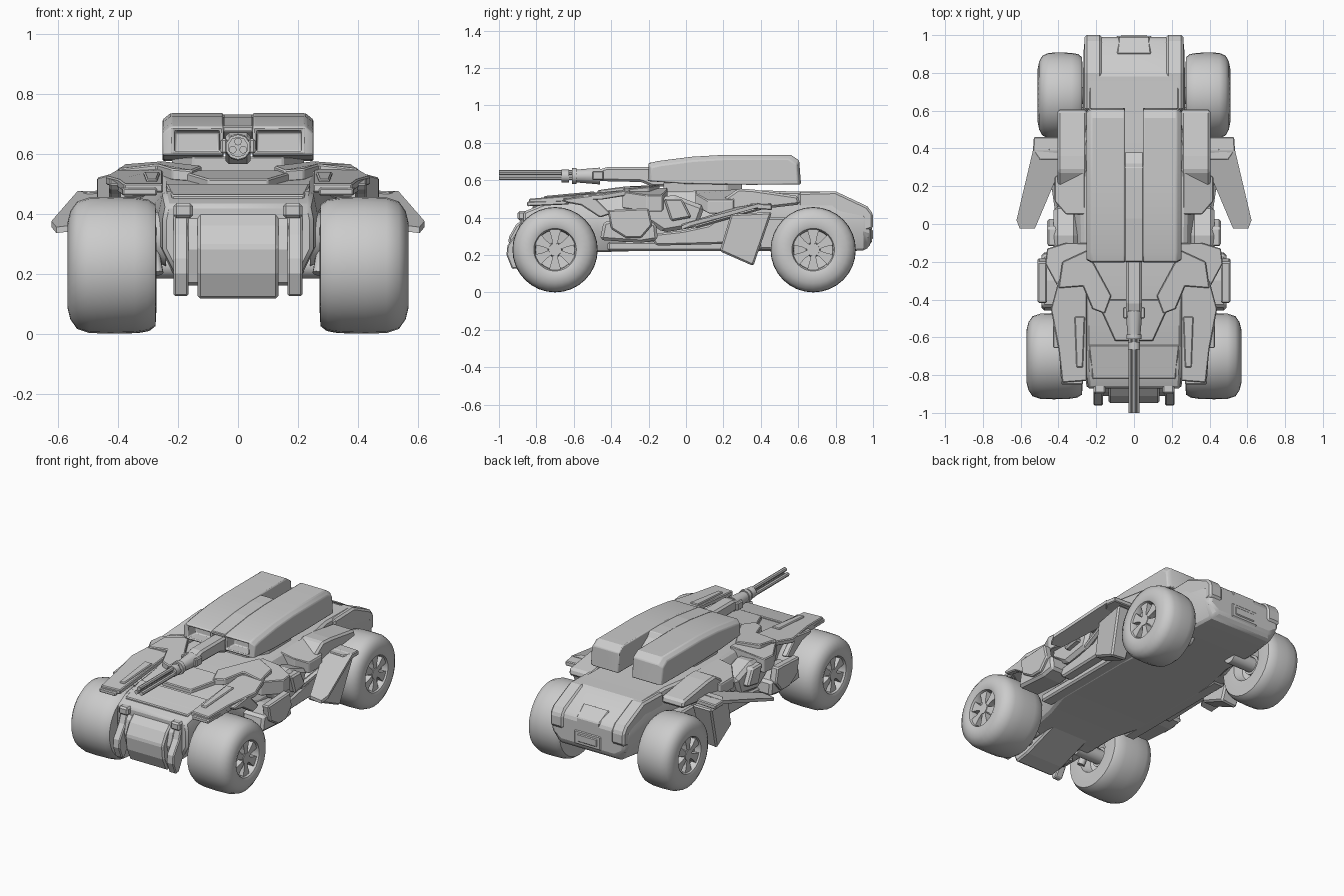
import bpy, bmesh, math
from mathutils import Vector, Matrix


def finish(name, bm, mirror=False, bevel=0.0, smooth=None, segs=1):
    bmesh.ops.recalc_face_normals(bm, faces=bm.faces[:])
    me = bpy.data.meshes.new(name)
    bm.to_mesh(me)
    bm.free()
    ob = bpy.data.objects.new(name, me)
    bpy.context.collection.objects.link(ob)
    if smooth:
        bpy.ops.object.select_all(action='DESELECT')
        ob.select_set(True)
        bpy.context.view_layer.objects.active = ob
        bpy.ops.object.shade_smooth_by_angle(angle=math.radians(smooth))
    if bevel:
        b = ob.modifiers.new("bevel", 'BEVEL')
        b.width, b.segments, b.limit_method, b.angle_limit = bevel, segs, 'ANGLE', math.radians(35)
    if mirror:
        ob.modifiers.new("mirror", 'MIRROR')
    return ob


def rings(bm, loops, cap=True, closed=False):
    vs = [[bm.verts.new(p) for p in lp] for lp in loops]
    n = len(vs[0])
    for a, b in zip(vs, vs[1:] + (vs[:1] if closed else [])):
        for i in range(n):
            bm.faces.new((a[i], a[(i + 1) % n], b[(i + 1) % n], b[i]))
    if cap:
        bm.faces.new(vs[0])
        bm.faces.new(vs[-1])


def side_prism(name, yz, x0, x1, mirror=True, bevel=0.0):
    """Side profile extruded across x."""
    bm = bmesh.new()
    rings(bm, [[(x, y, z) for y, z in yz] for x in (x0, x1)])
    return finish(name, bm, mirror, bevel)


def plate(name, top, thick, mirror=True, bevel=0.005):
    """Plan outline with a height per corner, thickened downwards."""
    bm = bmesh.new()
    rings(bm, [[(x, y, z) for x, y, z in top], [(x, y, z - thick) for x, y, z in top]])
    return finish(name, bm, mirror, bevel)


def block(name, x, y, z, mirror=True, bevel=0.01):
    return side_prism(name, [(y[0], z[0]), (y[1], z[0]), (y[1], z[1]), (y[0], z[1])], x[0], x[1], mirror, bevel)


def rod(name, a, b, r0, r1=None, n=12, mirror=False):
    a, b = Vector(a), Vector(b)
    bm = bmesh.new()
    m = Matrix.Translation((a + b) / 2) @ (b - a).to_track_quat('Z', 'Y').to_matrix().to_4x4()
    bmesh.ops.create_cone(bm, cap_ends=True, segments=n, radius1=r0, radius2=r0 if r1 is None else r1,
                          depth=(b - a).length, matrix=m)
    return finish(name, bm, mirror, smooth=40)


# Main hull: lofted eight-sided sections along y
bm = bmesh.new()
loops = []
for y, bw, mw, tw, zb, zm, zt in [
        (-.87, .20, .25, .24, .18, .33, .43), (-.76, .21, .265, .25, .19, .35, .475),
        (-.47, .24, .28, .25, .215, .38, .51), (-.30, .29, .36, .27, .22, .35, .54),
        (.22, .29, .36, .28, .22, .35, .545), (.42, .27, .30, .27, .22, .37, .545),
        (.55, .24, .27, .24, .22, .38, .54), (.78, .24, .27, .245, .215, .38, .54),
        (.96, .22, .265, .225, .225, .36, .455), (.99, .19, .25, .20, .26, .35, .42)]:
    half = [(bw, zb), (mw, zm - .05), (mw, zm + .05), (tw, zt)]
    loops.append([(x, y, z) for x, z in half] + [(-x, y, z) for x, z in half[::-1]])
rings(bm, loops)
finish("hull", bm, bevel=.012, smooth=25)

# Nose armour and tow arms
side_prism("nose_plate", [(-.84, .425), (-.91, .36), (-.95, .29), (-.94, .20), (-.90, .115), (-.80, .13),
                          (-.55, .215), (-.55, .44)], -.135, .135, False, .01)
side_prism("nose_cheek", [(-.84, .42), (-.89, .36), (-.91, .28), (-.88, .16), (-.75, .17), (-.75, .42)],
           .12, .175, True, .01)
side_prism("tow_arm", [(-.82, .43), (-.87, .42), (-.90, .33), (-.955, .25), (-.96, .20), (-.93, .125),
                       (-.90, .13), (-.84, .24)], .165, .215, True, .006)
block("arm_hinge", (.15, .215), (-.90, -.80), (.385, .435))
plate("hood_panel", [(-.24, -.64, .50), (-.22, -.82, .462), (.22, -.82, .462), (.24, -.64, .50)], .03, False)
plate("hood_step", [(-.10, -.62, .515), (.10, -.62, .515), (.20, -.40, .545), (-.20, -.40, .545)], .05, False)

# Rear bumper box, hatch and tail shoulders
block("rear_bumper", (-.10, .10), (.92, .995), (.26, .36), False, .012)
block("rear_plate", (-.07, .07), (.955, 1.0), (.285, .335), False, .005)
plate("rear_hatch", [(-.09, .90, .49), (.09, .90, .49), (.08, .99, .435), (-.08, .99, .435)], .06, False)
side_prism("tail_shoulder", [(.60, .535), (.80, .54), (.97, .46), (1.0, .42), (1.0, .34), (.94, .32), (.60, .40)],
           .17, .262, True, .012)

# Wheels: spun tyre profile, recessed dish, six tapered spokes, hub
TYRE = [(0, .11), (-.003, .15), (0, .203), (.025, .219), (.07, .226), (.15, .228), (.22, .226), (.262, .212),
        (.284, .18), (.294, .14), (.284, .114), (.265, .106), (.235, .104), (.225, .03), (.09, .03), (.06, .09)]
for tag, cy, k in (("front", -.70, 1.0), ("rear", .68, .8)):
    c = Vector((.275, cy, .228))
    bm = bmesh.new()
    N = 32
    rings(bm, [[c + Vector((x * k, r * math.cos(t), r * math.sin(t))) for x, r in TYRE]
               for t in (2 * math.pi * i / N for i in range(N))], cap=False, closed=True)
    finish(tag + "_tyre", bm, True, smooth=40)
    bm = bmesh.new()
    for i in range(6):
        t = math.pi / 6 + i * math.pi / 3
        u, v = Vector((0, math.cos(t), math.sin(t))), Vector((0, -math.sin(t), math.cos(t)))
        prof = [(.01, -.012), (.06, -.018), (.108, -.032), (.108, .032), (.06, .018), (.01, .012)]
        rings(bm, [[c + Vector((x * k, 0, 0)) + u * a + v * b for a, b in prof] for x in (.215, .272)])
    finish(tag + "_spokes", bm, True)
    rod(tag + "_hub", c + Vector((.05 * k, 0, 0)), c + Vector((.276 * k, 0, 0)), .06, .034, 12, True)
    rod(tag + "_axle", (.15, cy, .228), (.36, cy, .228), .045, n=12, mirror=True)
rod("front_hub_drum", (.24, -.72, .32), (.30, -.72, .32), .10, .07, 16, True)
rod("front_shock", (.27, -.80, .20), (.31, -.72, .42), .022, n=10, mirror=True)

# Turret: two launcher pods with open mouths and sloped outer edges, linked by a spine
bm = bmesh.new()
pod = [(-.205, .595), (-.20, .69), (-.15, .702), (.03, .725), (.20, .735), (.56, .735), (.605, .705),
       (.615, .578), (.35, .575), (0, .58)]
rings(bm, [[(x, .2 + (y - .2) * sy, z if z < .6 else z - d) for y, z in pod]
           for x, sy, d in ((.048, 1, 0), (.225, 1, 0), (.252, .965, .022))])
bmesh.ops.recalc_face_normals(bm, faces=bm.faces[:])
mouth = [max((f for f in bm.faces if f.normal.y < -.9), key=lambda f: f.calc_area())]
bmesh.ops.inset_region(bm, faces=mouth, thickness=.018)
bmesh.ops.inset_region(bm, faces=mouth, thickness=.003, depth=-.08)
finish("launcher_pod", bm, True, .01, 30, 2)
side_prism("pod_spine", [(-.20, .675), (-.20, .692), (.03, .722), (.20, .731), (.30, .731), (.32, .70), (.38, .66),
                         (.38, .60), (.0, .60)], -.05, .05, False, .004)
plate("turret_base", [(-.15, -.12, .59), (.15, -.12, .59), (.22, 0, .59), (.22, .22, .59), (.15, .30, .59),
                      (-.15, .30, .59), (-.22, .22, .59), (-.22, 0, .59)], .07, False)

# Gun: mount, collar, flanges and three barrels
side_prism("gun_mount", [(-.10, .67), (-.42, .67), (-.47, .655), (-.50, .61), (-.46, .595), (-.24, .59),
                         (-.18, .565), (-.05, .565)], -.042, .042, False, .012)
block("gun_cheek", (.035, .058), (-.50, -.44), (.60, .65), True, .006)
G = .622
rod("gun_collar", (0, -.60, G), (0, -.46, G), .033, .045)
for y0, y1, r in ((-.665, -.625, .034), (-.61, -.585, .042)):
    rod("gun_flange", (0, y0, G), (0, y1, G), r, n=10)
for i in range(3):
    t = math.radians(90 + 120 * i)
    x, z = .02 * math.cos(t), G + .018 * math.sin(t)
    rod("barrel", (x, -1.0, z), (x, -.58, z), .013, n=8)

# Front fenders, layered over the wheels
plate("front_fender", [(.25, -.83, .50), (.38, -.84, .50), (.40, -.66, .515), (.44, -.45, .525), (.40, -.30, .55),
                       (.25, -.30, .55)], .03)
plate("fender_tip", [(.27, -.85, .485), (.385, -.85, .485), (.40, -.62, .495), (.27, -.70, .50)], .025)
plate("fender_rail", [(.27, -.76, .515), (.305, -.76, .515), (.315, -.49, .54), (.26, -.49, .54)], .03)
side_prism("fender_bracket", [(-.66, .50), (-.50, .52), (-.40, .42), (-.46, .40), (-.56, .465), (-.64, .48)],
           .39, .43, True, .006)
plate("diagonal_guard", [(.12, -.38, .56), (.155, -.475, .545), (.22, -.45, .55), (.27, -.33, .565),
                         (.40, -.34, .55), (.38, -.20, .565), (.25, -.14, .575)], .04)
plate("shoulder", [(.24, -.34, .55), (.40, -.34, .54), (.47, -.21, .52), (.46, -.13, .52), (.36, -.10, .55),
                   (.24, -.10, .56)], .09)

# Side armour below the shoulder
side_prism("side_pod", [(-.44, .38), (-.30, .39), (-.16, .37), (-.15, .28), (-.24, .265), (-.46, .28)],
           .34, .49, True, .015)
side_prism("side_pod_plate", [(-.42, .44), (-.20, .45), (-.18, .36), (-.24, .29), (-.32, .29), (-.40, .34)],
           .46, .51, True, .008)
side_prism("side_bulge", [(-.22, .50), (-.06, .52), (.10, .46), (.06, .35), (-.12, .32), (-.24, .40)],
           .30, .425, True, .02)
side_prism("side_intake", [(-.12, .50), (-.02, .50), (.03, .40), (-.08, .38)], .40, .46, True, .01)
side_prism("side_blade", [(-.20, .31), (-.02, .33), (.12, .36), (.24, .44), (.30, .44), (.25, .26), (-.16, .25)],
           .33, .41, True, .01)
block("side_sill", (.27, .35), (-.42, .40), (.222, .27))
plate("flank_shelf", [(.26, .05, .545), (.36, .05, .53), (.42, .12, .49), (.42, .25, .49), (.36, .28, .54),
                      (.26, .28, .55)], .07)

# Rear shoulders, swept wings and mud guards
side_prism("rear_shoulder", [(.20, .50), (.28, .555), (.36, .55), (.60, .515), (.61, .47), (.44, .45), (.24, .44)],
           .25, .405, True, .012)
plate("wing_root", [(.38, .34, .475), (.50, .34, .475), (.535, .39, .475), (.53, .46, .47), (.38, .46, .475)], .03)
plate("wing", [(.40, .39, .478), (.535, .39, .475), (.622, .02, .375), (.605, -.025, .355), (.525, -.025, .365),
               (.40, .27, .455)], .02, bevel=0)
bm = bmesh.new()
rings(bm, [[(.36, .24, .40), (.36, .46, .43), (.36, .36, .15), (.36, .18, .22)],
           [(.47, .24, .42), (.50, .46, .43), (.47, .36, .14), (.45, .18, .22)]])
finish("mud_guard", bm, True, .01)
rod("wing_strut", (.40, .05, .36), (.45, .40, .46), .018, n=6, mirror=True)
side_prism("rear_arm", [(.40, .40), (.62, .40), (.62, .28), (.50, .23), (.34, .23)], .22, .34, True, .01)
